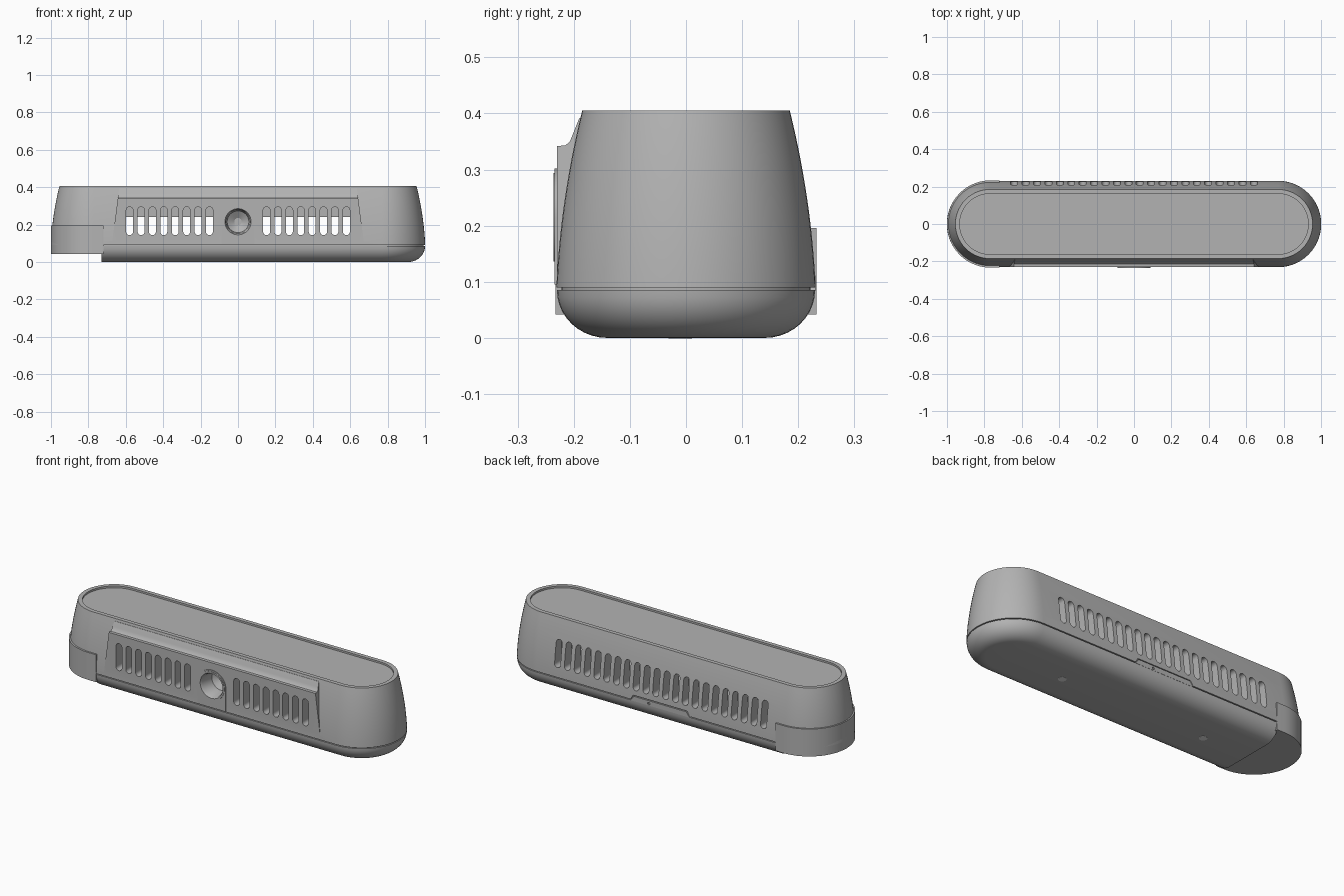
import bpy, bmesh, math
from mathutils import Vector

cube = bpy.data.objects.get("Cube")
if cube:
    bpy.data.objects.remove(cube, do_unlink=True)


def material(name, value):
    m = bpy.data.materials.new(name)
    m.use_nodes = True
    col = (value, value, value, 1)
    m.diffuse_color = col
    bsdf = m.node_tree.nodes["Principled BSDF"]
    bsdf.inputs["Base Color"].default_value = col
    bsdf.inputs["Roughness"].default_value = 0.6
    return m


GREY = material("body grey", 0.45)
PALE = material("pale grey", 0.8)
STRAIGHT = 0.77   # half length of the straight sides


def loft(bm, rings):
    """Skin a stack of equal rings and cap both ends."""
    loops = [[bm.verts.new(p) for p in ring] for ring in rings]
    for a, b in zip(loops, loops[1:]):
        n = len(a)
        for i in range(n):
            j = (i + 1) % n
            bm.faces.new((a[i], a[j], b[j], b[i]))
    bm.faces.new(loops[0][::-1])
    bm.faces.new(loops[-1])


def finish(name, bm, mat=GREY):
    bmesh.ops.recalc_face_normals(bm, faces=bm.faces)
    me = bpy.data.meshes.new(name)
    bm.to_mesh(me)
    bm.free()
    ob = bpy.data.objects.new(name, me)
    bpy.context.collection.objects.link(ob)
    me.materials.append(mat)
    return ob


def build(name, solids, mat=GREY, keep_right_of=None, keep_left_of=None):
    """Make one object from a list of ring stacks, optionally trimmed in x."""
    bm = bmesh.new()
    for rings in solids:
        loft(bm, rings)
    for x, side in ((keep_right_of, -1), (keep_left_of, 1)):
        if x is not None:
            cut = bmesh.ops.bisect_plane(
                bm, geom=bm.verts[:] + bm.edges[:] + bm.faces[:],
                plane_co=(x, 0, 0), plane_no=(side, 0, 0), clear_outer=True)
            edges = [e for e in cut["geom_cut"] if isinstance(e, bmesh.types.BMEdge)]
            bmesh.ops.contextual_create(bm, geom=edges)
    return finish(name, bm, mat)


def combine(ob, other, operation):
    """Apply a boolean and discard the tool object."""
    mod = ob.modifiers.new("cut", "BOOLEAN")
    mod.object, mod.operation, mod.solver = other, operation, "EXACT"
    other.hide_render = True
    deps = bpy.context.evaluated_depsgraph_get()
    me = bpy.data.meshes.new_from_object(ob.evaluated_get(deps))
    ob.modifiers.clear()
    ob.data = me
    bpy.data.objects.remove(other, do_unlink=True)


def stadium(z, r, steps=28):
    pts = []
    for side, start in ((1, -math.pi / 2), (-1, math.pi / 2)):
        for i in range(steps + 1):
            a = start + math.pi * i / steps
            pts.append(Vector((side * STRAIGHT + r * math.cos(a), r * math.sin(a), z)))
    return pts


def prism(pts, y0, y1):
    return [[Vector((x, y, z)) for x, z in pts] for y in (y0, y1)]


def capsule(x, z0, z1, r, steps=8):
    pts = []
    for zc, start in ((z1 - r, 0), (z0 + r, math.pi)):
        for i in range(steps + 1):
            a = start + math.pi * i / steps
            pts.append((x + r * math.cos(a), zc + r * math.sin(a)))
    return pts


def circle(x, z, r, n=48):
    return [(x + r * math.cos(2 * math.pi * i / n), z + r * math.sin(2 * math.pi * i / n))
            for i in range(n)]


def box(x, y, z0, z1):
    return [[Vector(p + (z,)) for p in ((-x, -y), (x, -y), (x, y), (-x, y))] for z in (z0, z1)]


def trapezoid(half_low, half_high, z0, z1):
    return [(-half_low, z0), (half_low, z0), (half_high, z1), (-half_high, z1)]


# Upper shell: tapering, slightly bowed sides
shell = build("upper_shell", [[
    stadium(0.09 + 0.315 * t, 0.231 - 0.014 * t - 0.032 * t * t)
    for t in (i / 14 for i in range(15))]])

# Flat front panel with a fillet blending into the shell
profile = [(-0.23, 0.092), (-0.23, 0.342), (-0.215, 0.343), (-0.207, 0.35),
           (-0.201, 0.365), (-0.19, 0.392), (-0.15, 0.392), (-0.15, 0.092)]
panel = build("front_panel", [[
    [Vector((s * (0.675 - 0.13 * (z - 0.09)), y, z)) for y, z in profile] for s in (-1, 1)]])
combine(shell, panel, "UNION")

# Arched plate around the round socket
arch = [(-0.087, 0.095), (0.087, 0.095)] + [
    (0.087 * math.cos(math.pi * i / 24), 0.215 + 0.087 * math.sin(math.pi * i / 24))
    for i in range(25)]
combine(shell, build("socket_arch", [prism(arch, -0.234, -0.2)]), "UNION")

# Hollow inside, top recess, socket hole and rear latch notch
combine(shell, build("cavity", [box(0.75, 0.165, 0.115, 0.37)]), "DIFFERENCE")
combine(shell, build("top_recess", [[stadium(0.395, 0.162), stadium(0.45, 0.162)]]), "DIFFERENCE")
combine(shell, build("socket_hole", [prism(circle(0, 0.215, 0.076), -0.3, -0.1)]), "DIFFERENCE")
combine(shell, build("latch_notch", [prism(trapezoid(0.19, 0.168, 0.08, 0.116), 0.222, 0.3)]),
        "DIFFERENCE")

# Vent slots: a full row behind, two groups of eight in front
slots = []
for k in range(11):
    for s in (-1, 1):
        shape = capsule(s * (0.0305 + 0.061 * k), 0.143, 0.295, 0.0185)
        slots.append(prism(shape, 0.14, 0.3))
        if 2 <= k <= 9:
            slots.append(prism(shape, -0.3, -0.14))
combine(shell, build("vent_slots", slots), "DIFFERENCE")

# Inner chassis seen through the upper part of the slots
chassis = build("inner_chassis", [box(0.72, 0.125, 0.24, 0.372)])

# Round socket: lip and tapering cup
lathe = [(0.079, -0.11), (0.079, -0.236), (0.07, -0.236), (0.064, -0.226),
         (0.058, -0.15), (0.02, -0.125)]
socket = build("front_socket", [[
    [Vector((x, y, z)) for x, z in circle(0, 0.215, r)] for r, y in lathe]])

# Bottom tray with rounded edge, cut short at the right end
tray = build("bottom_tray", [[
    stadium(0.085 * (1 - math.cos(a)), 0.14 + 0.09 * math.sin(a))
    for a in (math.pi / 2 * i / 10 for i in range(11))]], keep_right_of=-0.73)

# Recessed core that forms the seam between tray and shell
core = build("seam_core", [[stadium(0.06, 0.2), stadium(0.075, 0.222), stadium(0.11, 0.222)]])

# Straight-sided end block
block = build("end_block", [[stadium(0.042, 0.23), stadium(0.196, 0.23)]], keep_left_of=-0.72)
for v in block.data.vertices:
    v.co.y *= 1.012

# Rear latch and its pin hole
latch = build("rear_latch", [prism(trapezoid(0.184, 0.163, 0.084, 0.111), 0.21, 0.231)])
combine(latch, build("pin_hole", [prism(circle(0.07, 0.095, 0.007, 16), 0.224, 0.25)]), "DIFFERENCE")

# Pale screw caps underneath
for side, label in ((1, "left"), (-1, "right")):
    build(label + "_screw_cap", [[
        [Vector((x, y, z)) for x, y in circle(side * 0.45, -0.01, 0.021, 24)]
        for z in (-0.001, 0.004)]], PALE)

# Smooth shading with sharp edges kept
bpy.ops.object.select_all(action="DESELECT")
for ob in bpy.context.collection.objects:
    if ob.type == "MESH":
        ob.select_set(True)
        bpy.context.view_layer.objects.active = ob
bpy.ops.object.shade_smooth_by_angle(angle=math.radians(30))
